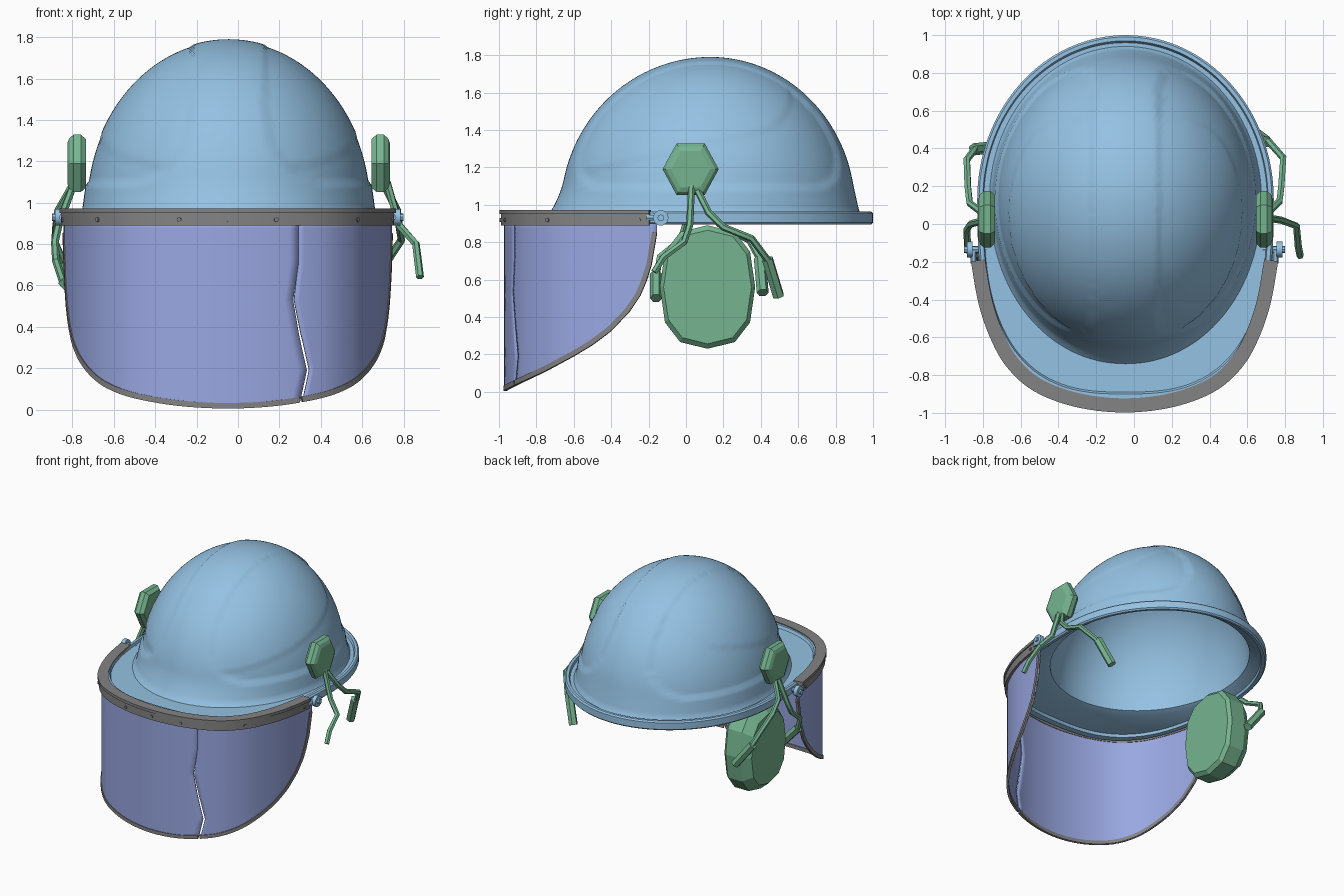
import bpy, bmesh, math
from mathutils import Vector

if "Cube" in bpy.data.objects:
    bpy.data.objects.remove(bpy.data.objects["Cube"])


def material(name, rgb):
    m = bpy.data.materials.new(name)
    m.diffuse_color = (*rgb, 1)
    m.use_nodes = True
    m.node_tree.nodes["Principled BSDF"].inputs["Base Color"].default_value = m.diffuse_color
    return m


BLUE = material("shell blue", (0.30, 0.54, 0.77))
GREEN = material("muff green", (0.18, 0.46, 0.28))
VISOR = material("visor violet", (0.32, 0.39, 0.76))
GREY = material("trim grey", (0.23, 0.23, 0.23))


def smooth(ob, angle):
    bpy.ops.object.select_all(action='DESELECT')
    ob.select_set(True)
    bpy.context.view_layer.objects.active = ob
    bpy.ops.object.shade_smooth_by_angle(angle=math.radians(angle))


def loft(name, rings, mat, closed=True, caps=True, angle=None):
    """Skin a list of equally long point rows."""
    bm = bmesh.new()
    rows = [[bm.verts.new(p) for p in r] for r in rings]
    n = len(rows[0])
    for a, b in zip(rows, rows[1:]):
        for i in range(n if closed else n - 1):
            j = (i + 1) % n
            bm.faces.new((a[i], a[j], b[j], b[i]))
    if caps:
        bm.faces.new(rows[0])
        bm.faces.new(rows[-1])
    bmesh.ops.remove_doubles(bm, verts=bm.verts, dist=1e-5)
    bmesh.ops.recalc_face_normals(bm, faces=bm.faces)
    me = bpy.data.meshes.new(name)
    bm.to_mesh(me)
    bm.free()
    ob = bpy.data.objects.new(name, me)
    bpy.context.collection.objects.link(ob)
    me.materials.append(mat)
    if angle:
        smooth(ob, angle)
    return ob


def tube(name, pts, r, mat, res=1):
    cu = bpy.data.curves.new(name, 'CURVE')
    cu.dimensions = '3D'
    cu.bevel_depth, cu.bevel_resolution, cu.use_fill_caps = r, res, True
    sp = cu.splines.new('POLY')
    sp.points.add(len(pts) - 1)
    for p, q in zip(sp.points, pts):
        p.co = (*q, 1)
    cu.materials.append(mat)
    ob = bpy.data.objects.new(name, cu)
    bpy.context.collection.objects.link(ob)
    bpy.ops.object.select_all(action='DESELECT')
    ob.select_set(True)
    bpy.context.view_layer.objects.active = ob
    bpy.ops.object.convert(target='MESH')
    smooth(bpy.context.object, 40)


def lerp(table, v):
    if v <= table[0][0]:
        return table[0][1]
    for (a, p), (b, q) in zip(table, table[1:]):
        if v <= b:
            return p + (q - p) * (v - a) / (b - a)
    return table[-1][1]


def step(t):
    t = min(1, max(0, t))
    return t * t * (3 - 2 * t)


# ---- shell: dome with recessed side panels, gutter brim and hollow inside
CX, CY, Z0 = -0.045, 0.13, 0.97
SEG = 128


def ring(front, back, width, z, power=2.0):
    pts = []
    for i in range(SEG):
        t = 2 * math.pi * i / SEG
        c, s = math.cos(t), math.sin(t)
        e = 2 / power if s < 0 else 1
        x = width * math.copysign(abs(c) ** e, c)
        y = (front if s < 0 else back) * math.copysign(abs(s) ** e, s)
        pts.append(Vector((CX + x, CY + y, z)))
    return pts


def panel(p):
    a = (abs(p.x - CX) - 0.17) / 0.3
    b = (p.z - 1.09) / 0.35
    inset = step((1 - math.hypot(max(0, 1 - a), max(0, 1 - b))) / 0.05)
    c = (0.57 - p.y) / 0.15
    d = (p.z - 1.24 - 0.235 * (p.y + 0.25)) / 0.15
    raised = step((1 - math.hypot(max(0, 1 - c), max(0, 1 - d))) / 0.1)
    k = 1 - 0.018 * inset + 0.008 * inset * raised
    o = Vector((CX, CY, Z0))
    return o + (p - o) * k


# inside wall, from the crown down
rings = []
for i in range(25):
    t = math.pi / 2 * (1 - i / 24)
    c = math.cos(t)
    rings.append(ring(0.77 * c, 0.745 * c, 0.67 * c, 0.96 + 0.80 * math.sin(t)))
# brim underside, lip and gutter
P = 2.75
rings += [ring(0.82, 0.78, 0.70, 0.94, 2.1), ring(1.02, 0.83, 0.745, 0.92, P), ring(1.03, 0.835, 0.75, 0.90, P),
          ring(1.07, 0.86, 0.775, 0.895, P), ring(1.08, 0.87, 0.785, 0.905, P),
          ring(1.08, 0.87, 0.785, 0.955, P), ring(1.07, 0.86, 0.775, 0.965, P),
          ring(1.03, 0.84, 0.755, 0.965, P), ring(1.02, 0.83, 0.75, 0.945, P), ring(0.87, 0.81, 0.72, 0.945, 2.05)]
for i in range(57):
    t = math.pi / 2 * i / 56
    z, c = Z0 + 0.82 * math.sin(t), math.cos(t)
    f = 0.05 * max(0, 1 - (z - Z0) / 0.17) ** 2
    rings.append([panel(p) for p in ring(0.80 * c + f, 0.775 * c + f * 0.4, 0.697 * c + f * 0.2, z)])
loft("helmet_shell", rings, BLUE, caps=False, angle=35)

# ---- face shield plan outline, mirrored about its own centre
VX = -0.05
half = [(0, -0.968), (0.25, -0.94), (0.46, -0.862), (0.595, -0.745), (0.68, -0.6), (0.745, -0.41), (0.79, -0.155)]
key = [Vector((VX - x, y)) for x, y in half[:0:-1]] + [Vector((VX + x, y)) for x, y in half]
ext = [2 * key[0] - key[1]] + key + [2 * key[-1] - key[-2]]
N = len(key) - 1


def outline(t):
    i = min(N - 1, max(0, int(t)))
    u = t - i
    a, b, c, d = ext[i:i + 4]
    return 0.5 * (2 * b + (c - a) * u + (2 * a - 5 * b + 4 * c - d) * u * u + (3 * b - a - 3 * c + d) * u ** 3)


def offset(t, d):
    g = outline(min(N, t + 0.01)) - outline(max(0, t - 0.01))
    return outline(t) + Vector((g.y, -g.x)).normalized() * d


def param(x):
    lo, hi = N / 2, N
    for _ in range(30):
        m = (lo + hi) / 2
        lo, hi = (m, hi) if outline(m).x < x else (lo, m)
    return lo


BOTTOM = [(-0.968, 0.005), (-0.9, 0.04), (-0.75, 0.11), (-0.6, 0.19), (-0.5, 0.25), (-0.4, 0.325),
          (-0.3, 0.43), (-0.24, 0.52), (-0.2, 0.62), (-0.17, 0.73), (-0.155, 0.85)]
CRACK = [(0.02, 0.302), (0.18, 0.338), (0.37, 0.297), (0.53, 0.268), (0.71, 0.292)]
GAP = [(0.02, 0.006), (0.3, 0.006), (0.55, 0.002), (0.7, 0)]

# ---- shield sheet in two pieces, parted along the crack, each with a flat edge trim
for name, side in (("visor_left", -1), ("visor_right", 1)):
    rows = []
    for r in range(41):
        f = r / 40
        zc = 0.03 + f * 0.87
        tc = param(lerp(CRACK, zc) + side * lerp(GAP, zc))
        t0, t1 = (0, tc) if side < 0 else (tc, N)
        row = []
        for i in range(41):
            p = outline(t0 + (t1 - t0) * i / 40)
            b = lerp(BOTTOM, p.y)
            row.append(Vector((p.x, p.y, b + f * (0.90 - b))))
        rows.append(row)
    ob = loft(name, rows, VISOR, closed=False, caps=False, angle=35)
    mod = ob.modifiers.new("thickness", 'SOLIDIFY')
    mod.thickness, mod.offset = 0.008, 0
    edge, trim = rows[0], []
    for i, p in enumerate(edge):
        t = (edge[min(40, i + 1)] - edge[max(0, i - 1)]).normalized()
        n = Vector((t.y, -t.x, 0)).normalized()
        up = n.cross(t).normalized() * 0.027
        trim.append([p - n * 0.009, p + n * 0.009, p + n * 0.009 + up, p - n * 0.009 + up])
    loft(name + "_trim", trim, GREY, angle=35)

# ---- shield band: upright strip, wide top lip, rivets
T = [0.15 + (N - 0.3) * i / 80 for i in range(81)]
for name, sec in (("visor_band", [(-0.008, 0.89), (0.022, 0.89), (0.022, 0.952), (-0.008, 0.952)]),
                  ("visor_band_lip", [(-0.045, 0.95), (0.03, 0.95), (0.03, 0.972), (-0.045, 0.972)])):
    loft(name, [[(*offset(t, d), z) for d, z in sec] for t in T], GREY, angle=35)
tr = [param(0.18), param(0.56), N - 0.35]
for i, t in enumerate([N / 2 + 0.01] + tr + [N - q for q in tr]):
    a, b = offset(t, 0.015), offset(t, 0.029)
    tube(f"rivet_{i}", [(*a, 0.918), (*b, 0.918)], 0.011, GREY, 2)

# ---- hinges between band and brim
for side, name in ((-1, "left"), (1, "right")):
    def hx(d):
        return VX + side * d
    tube(f"{name}_hinge_knob", [(hx(0.805), -0.135, 0.93), (hx(0.835), -0.135, 0.93)], 0.042, BLUE, 3)
    tube(f"{name}_hinge_pin", [(hx(0.73), -0.135, 0.93), (hx(0.85), -0.135, 0.93)], 0.018, BLUE, 2)
    tube(f"{name}_hinge_arm", [(hx(0.80), -0.21, 0.93), (hx(0.80), -0.12, 0.93)], 0.016, BLUE)


# ---- ear protection
def disc(name, centre, ry, rz, n, sections, power=2.0):
    rows = []
    for dx, k in sections:
        row = []
        for i in range(n):
            t = 2 * math.pi * i / n
            c, s = math.cos(t), math.sin(t)
            row.append((centre[0] + dx, centre[1] + k * ry * math.copysign(abs(c) ** (2 / power), c),
                        centre[2] + k * rz * math.copysign(abs(s) ** (2 / power), s)))
        rows.append(row)
    loft(name, rows, GREEN)


for name, side, x in (("left", -1, -0.78), ("right", 1, 0.69)):
    disc(f"{name}_pivot", (x, 0.025, 1.19), 0.15, 0.16, 6,
         [(side * d, k) for d, k in ((-0.045, 0.85), (-0.02, 1), (0.015, 1), (0.035, 0.88), (0.045, 0.7))])
disc("ear_cup", (-0.7, 0.115, 0.56), 0.255, 0.33, 12,
     [(0.125, 0.92), (0.10, 1), (-0.02, 1), (-0.09, 0.82)], 2.5)

WIRES = {
    "right_rear": [(0.70, 0.05, 1.1), (0.77, 0.12, 0.96), (0.78, 0.2, 0.88), (0.79, 0.35, 0.82), (0.71, 0.44, 0.70)],
    "right_front": [(0.72, 0.03, 1.1), (0.78, 0.02, 0.89), (0.86, -0.01, 0.80), (0.87, -0.12, 0.72), (0.88, -0.17, 0.64)],
    "left_rear": [(-0.79, 0.05, 1.1), (-0.87, 0.11, 0.96), (-0.88, 0.2, 0.88), (-0.885, 0.34, 0.81), (-0.84, 0.40, 0.7)],
    "left_front": [(-0.79, 0.02, 1.1), (-0.865, 0.0, 0.9), (-0.885, -0.03, 0.81), (-0.88, -0.14, 0.72), (-0.84, -0.16, 0.6)],
}
for name, pts in WIRES.items():
    tube(name + "_wire", pts, 0.019, GREEN)
for name, a, b in (("right_rear", (0.70, 0.435, 0.71), (0.62, 0.495, 0.51)),
                   ("left_rear", (-0.85, 0.395, 0.71), (-0.71, 0.41, 0.53)),
                   ("left_front", (-0.85, -0.16, 0.63), (-0.73, -0.16, 0.5))):
    tube(name + "_sleeve", [a, b], 0.032, GREEN)
